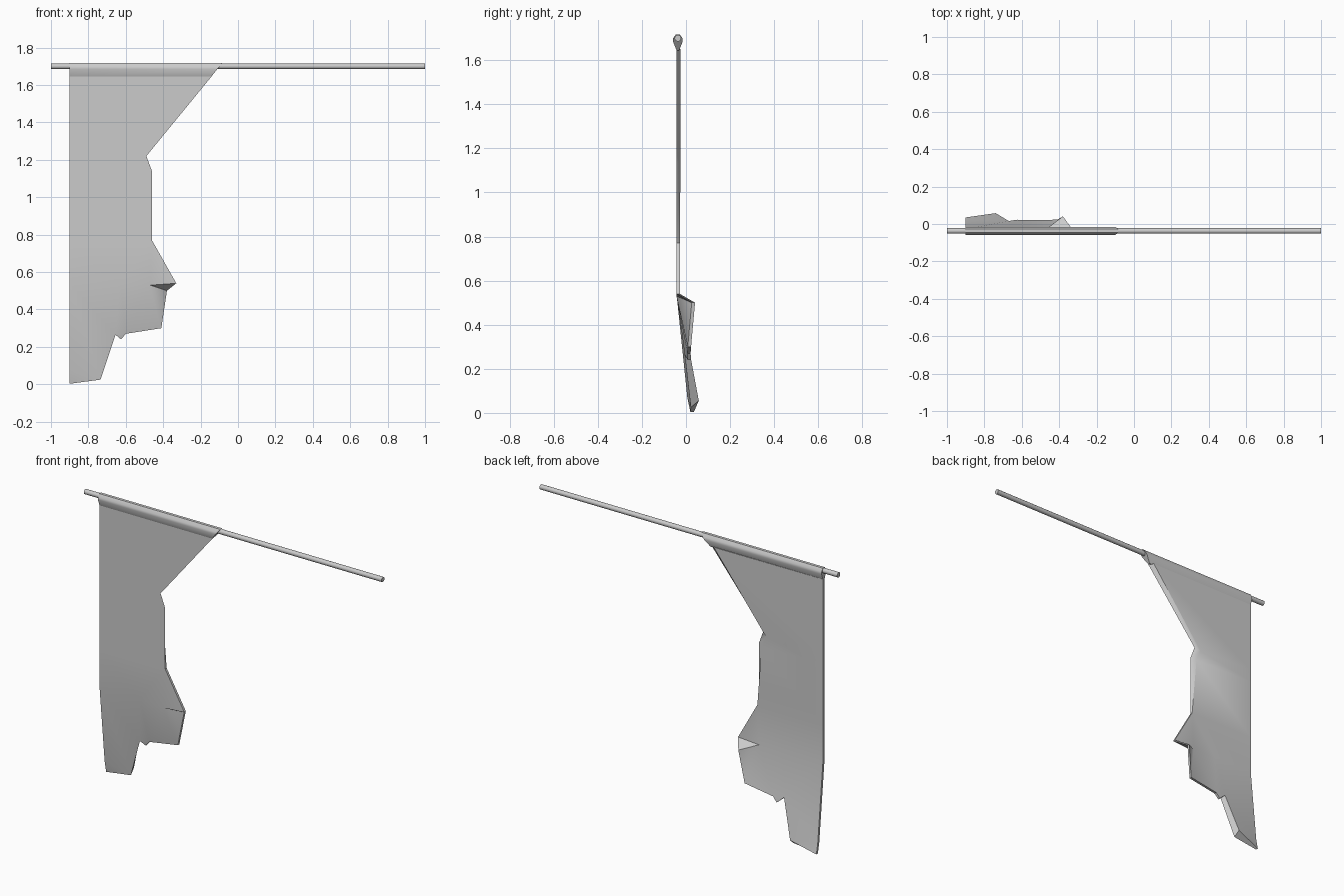
import bpy, bmesh, math

if "Cube" in bpy.data.objects:
    bpy.data.objects.remove(bpy.data.objects["Cube"])

Y0 = -0.037      # plane of the hanging cloth
ROD_Z = 1.70


def finish(name, bm, angle):
    bmesh.ops.recalc_face_normals(bm, faces=bm.faces)
    mesh = bpy.data.meshes.new(name)
    bm.to_mesh(mesh)
    bm.free()
    ob = bpy.data.objects.new(name, mesh)
    bpy.context.collection.objects.link(ob)
    bpy.ops.object.select_all(action='DESELECT')
    ob.select_set(True)
    bpy.context.view_layer.objects.active = ob
    bpy.ops.object.shade_smooth_by_angle(angle=math.radians(angle))
    return ob


# Horizontal pole
bpy.ops.mesh.primitive_cylinder_add(vertices=12, radius=0.015, depth=2,
                                    location=(0, Y0, ROD_Z), rotation=(0, math.pi / 2, 0))
pole = bpy.context.object
pole.name = "pole"
bpy.ops.object.shade_smooth_by_angle(angle=math.radians(40))

# Cloth sleeve: teardrop section around the pole, right end cut on the slant
section = [(-0.006, 1.645), (-0.022, 1.685), (-0.021, 1.70), (-0.009, 1.717),
           (0.009, 1.717), (0.021, 1.70), (0.022, 1.685), (0.006, 1.645)]
bm = bmesh.new()
left = [bm.verts.new((-0.9, Y0 + y, z)) for y, z in section]
right = [bm.verts.new((-0.085 - (1.717 - z) * 0.8, Y0 + y, z)) for y, z in section]
n = len(section)
for i in range(n):
    j = (i + 1) % n
    bm.faces.new((left[i], left[j], right[j], right[i]))
bm.faces.new(left)
bm.faces.new(right)
finish("sleeve", bm, 40)

# Torn banner: key points of the front sheet (x, z, y)
pts = {
    'L0': (-0.9, 1.65, Y0), 'R0': (-0.138, 1.65, Y0),
    'L1': (-0.9, 1.22, Y0), 'R1': (-0.49, 1.22, Y0),
    'L2': (-0.9, 1.14, Y0), 'R2': (-0.46, 1.14, Y0),
    'L3': (-0.9, 0.77, Y0), 'R3': (-0.46, 0.77, Y0),
    'L4': (-0.9, 0.54, Y0), 'M4': (-0.63, 0.54, Y0),
    'Q': (-0.47, 0.53, Y0), 'R4': (-0.33, 0.54, Y0),
    'S': (-0.38, 0.50, 0.032), 'T': (-0.41, 0.30, 0.014),
    'U': (-0.60, 0.27, 0.012), 'V': (-0.625, 0.24, 0.014),
    'W': (-0.655, 0.265, 0.0), 'X': (-0.735, 0.025, 0.028),
    'Y': (-0.9, 0.003, 0.026), 'Z': (-0.9, 0.07, 0.012),
}
# Back sheet points pulled in along the torn edges
inset = {'R0': (-0.17, 1.65, -0.025), 'R1': (-0.52, 1.20, -0.025),
         'R2': (-0.49, 1.13, -0.025), 'X': (-0.74, 0.055, 0.058),
         'W': (-0.67, 0.28, 0.016)}
faces = ["L0 R0 R1 L1", "L1 R1 R2 L2", "L2 R2 R3 L3", "L3 R3 M4 L4", "R3 Q M4",
         "R3 R4 Q", "Q R4 S", "Q S T", "Q T U", "M4 Q U", "M4 U W", "U V W",
         "L4 M4 W", "L4 W X Z", "Z X Y"]
bm = bmesh.new()
front = {k: bm.verts.new((x, y - 0.006, z)) for k, (x, z, y) in pts.items()}
back = {}
for k, (x, z, y) in pts.items():
    bx, bz, by = inset.get(k, (x, z, y + 0.012))
    back[k] = bm.verts.new((bx, by - 0.003 if k not in inset else by, bz))
edge_use = {}
for f in faces:
    ks = f.split()
    bm.faces.new([front[k] for k in ks])
    bm.faces.new([back[k] for k in reversed(ks)])
    for a, b in zip(ks, ks[1:] + ks[:1]):
        edge_use.setdefault(frozenset((a, b)), []).append((a, b))
for use in edge_use.values():          # rim joining both sheets
    if len(use) == 1:
        a, b = use[0]
        bm.faces.new((front[b], front[a], back[a], back[b]))
finish("torn_banner", bm, 40)
